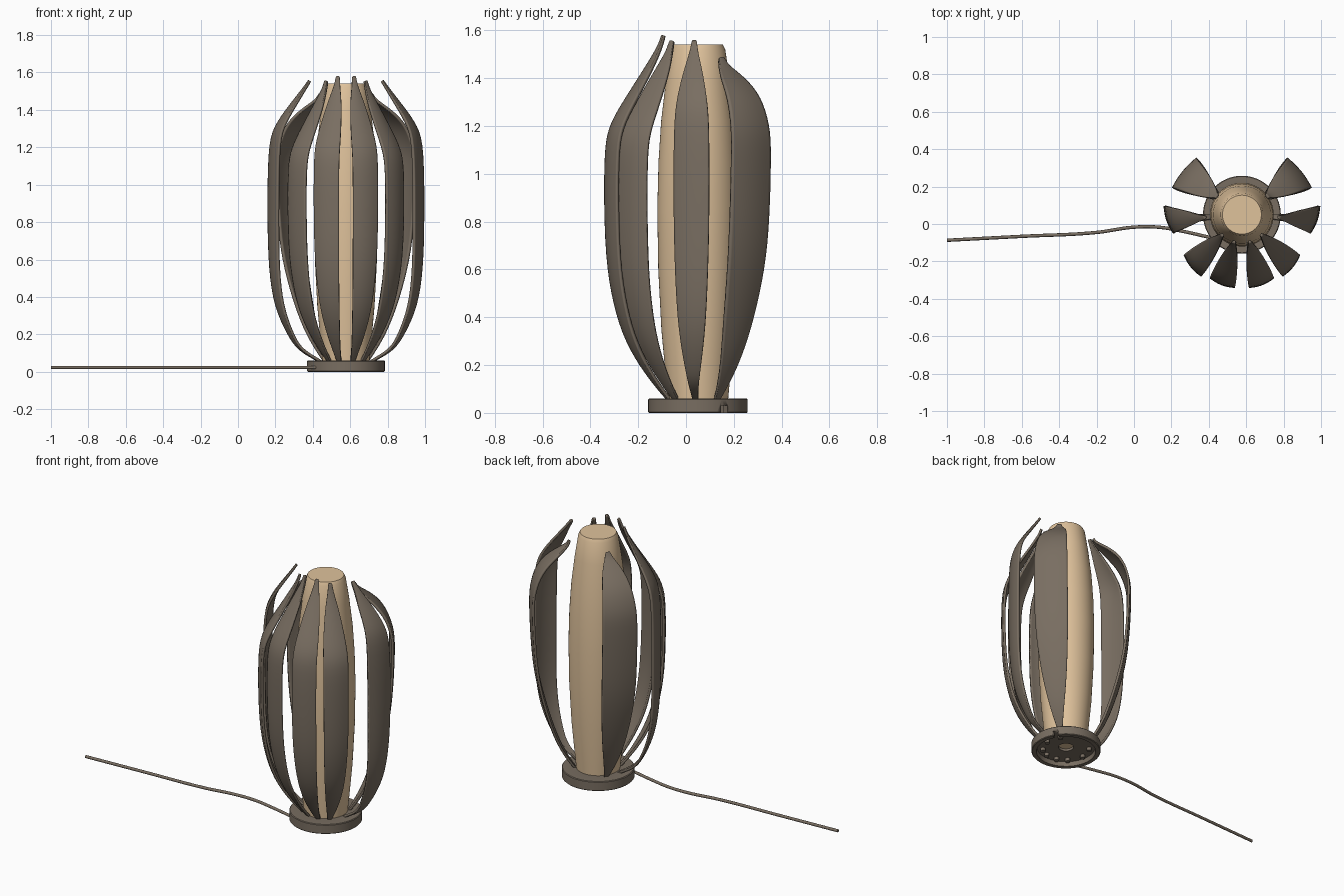
import bpy, bmesh, math
from mathutils import Vector

if "Cube" in bpy.data.objects:
    bpy.data.objects.remove(bpy.data.objects["Cube"])

CENTRE = Vector((0.577, 0.05, 0))


def material(name, rgb):
    m = bpy.data.materials.new(name)
    m.use_nodes = True
    m.diffuse_color = (*rgb, 1)
    m.node_tree.nodes["Principled BSDF"].inputs["Base Color"].default_value = (*rgb, 1)
    return m


BROWN = material("warm brown", (0.19, 0.155, 0.12))
CREAM = material("cream", (0.74, 0.54, 0.33))


def add_object(name, bm, mat, angle=40):
    bmesh.ops.recalc_face_normals(bm, faces=bm.faces)
    mesh = bpy.data.meshes.new(name)
    bm.to_mesh(mesh)
    bm.free()
    ob = bpy.data.objects.new(name, mesh)
    bpy.context.collection.objects.link(ob)
    mesh.materials.append(mat)
    bpy.ops.object.select_all(action="DESELECT")
    ob.select_set(True)
    bpy.context.view_layer.objects.active = ob
    bpy.ops.object.shade_smooth_by_angle(angle=math.radians(angle))
    return ob


def lathe(name, profile, mat, closed=False, sides=64):
    """Spin a radius/height profile around the lamp axis."""
    bm = bmesh.new()
    verts = [bm.verts.new((r, 0, z)) for r, z in profile]
    ends = verts[1:] + verts[:1] if closed else verts[1:]
    edges = [bm.edges.new(pair) for pair in zip(verts, ends)]
    bmesh.ops.spin(bm, geom=verts + edges, axis=(0, 0, 1), cent=(0, 0, 0),
                   angle=math.tau, steps=sides)
    bmesh.ops.remove_doubles(bm, verts=bm.verts, dist=1e-5)
    ob = add_object(name, bm, mat)
    ob.location = CENTRE
    return ob


# Inner glowing shade
lathe("inner_shade", [(0, 0.045), (0.125, 0.045), (0.132, 0.12), (0.153, 0.35), (0.166, 0.6),
                      (0.17, 0.85), (0.165, 1.05), (0.154, 1.22), (0.134, 1.39),
                      (0.114, 1.52), (0.104, 1.54), (0, 1.54)], CREAM)

# Base ring with hollow underside and centre hole
base = lathe("base", [(0.045, 0.03), (0.045, 0.05), (0.13, 0.06), (0.204, 0.06), (0.208, 0.056),
                      (0.208, 0.004), (0.204, 0), (0.178, 0), (0.175, 0.03)], BROWN, closed=True)

# Cable notch cut in the base rim
bm = bmesh.new()
bmesh.ops.create_cube(bm, size=1)
cutter = add_object("notch_cutter", bm, BROWN)
a = math.radians(32)
cutter.scale = (0.08, 0.032, 0.06)
cutter.rotation_euler.z = a
cutter.location = CENTRE + Vector((0.2 * math.cos(a), 0.2 * math.sin(a), 0))
cutter.hide_render = True
cutter.hide_viewport = True
cut = base.modifiers.new("notch", "BOOLEAN")
cut.operation = "DIFFERENCE"
cut.object = cutter

# Petal outlines: height, radius from the axis, share of the full width
SIDE = [(0.05, 0.13, 0.15), (0.075, 0.17, 0.17), (0.12, 0.25, 0.27), (0.2, 0.3, 0.45),
        (0.35, 0.365, 0.75), (0.55, 0.39, 0.9), (0.8, 0.395, 1), (1.2, 0.393, 1),
        (1.31, 0.365, 0.85), (1.42, 0.29, 0.55), (1.51, 0.225, 0.2), (1.555, 0.195, 0.13)]
FRONT = [(0.05, 0.12, 0.15), (0.1, 0.165, 0.25), (0.2, 0.24, 0.5), (0.33, 0.31, 0.75),
         (0.5, 0.355, 0.9), (0.7, 0.38, 1), (1.08, 0.383, 1), (1.19, 0.365, 1),
         (1.28, 0.315, 0.9), (1.44, 0.215, 0.55), (1.53, 0.165, 0.2), (1.578, 0.15, 0.14)]
BACK = [(0.05, 0.13, 0.1), (0.1, 0.165, 0.2), (0.2, 0.225, 0.43), (0.35, 0.28, 0.7),
        (0.55, 0.335, 0.9), (0.75, 0.37, 1), (1.1, 0.385, 1), (1.2, 0.378, 0.97),
        (1.32, 0.335, 0.85), (1.4, 0.25, 0.6), (1.45, 0.18, 0.22), (1.485, 0.165, 0.12)]

# name, outline, place angle, facing angle, width, height factor
PETALS = [("side_petal", SIDE, -4, -19, 0.155, 1),
          ("back_petal", BACK, 36, 39, 0.205, 1),
          ("front_petal", FRONT, -74, -69, 0.14, 1),
          ("front_side_petal", FRONT, -46, -39, 0.145, 0.985)]


def petal(name, outline, place, facing, width, tall, side):
    bm = bmesh.new()
    p, f = math.radians(place), math.radians(facing)
    out = Vector((math.cos(p), math.sin(p), 0))
    normal = Vector((math.cos(f), math.sin(f), 0))
    across = Vector((-math.sin(f), math.cos(f), 0))
    rows = []
    for z, r, share in outline:
        row = []
        for t in (-1, -0.5, 0, 0.5, 1):
            v = out * r + across * (t * width * share / 2)
            v += normal * (0.012 * share * (0.5 - t * t))
            row.append(bm.verts.new((v.x * side, v.y, z * tall)))
        rows.append(row)
    for low, high in zip(rows, rows[1:]):
        for i in range(4):
            bm.faces.new((low[i], low[i + 1], high[i + 1], high[i]))
    ob = add_object(name, bm, BROWN, 60)
    ob.location = CENTRE
    sub = ob.modifiers.new("smooth", "SUBSURF")
    sub.levels = sub.render_levels = 2
    thick = ob.modifiers.new("thickness", "SOLIDIFY")
    thick.thickness = 0.014
    thick.offset = 0
    # Place the thickness before the edge-sharpening modifier, if there is one
    for m in (thick, sub):
        ob.modifiers.move(ob.modifiers.find(m.name), 0)
    ob.modifiers.move(ob.modifiers.find("smooth"), 0)

    # Fixing knob under the base
    bm = bmesh.new()
    bmesh.ops.create_cone(bm, cap_ends=True, segments=16, radius1=0.015,
                          radius2=0.015, depth=0.025)
    knob = add_object(name.replace("petal", "knob"), bm, BROWN)
    knob.location = CENTRE + Vector((out.x * side * 0.14, out.y * 0.14, 0.022))


for spec in PETALS:
    for word, side in (("left", 1), ("right", -1)):
        petal(word + "_" + spec[0], *spec[1:], side)

# Power cable
curve = bpy.data.curves.new("cable", "CURVE")
curve.dimensions = "3D"
curve.bevel_depth = 0.009
curve.bevel_resolution = 3
curve.use_fill_caps = True
spline = curve.splines.new("BEZIER")
path = [(-1, -0.087), (-0.6, -0.066), (-0.2, -0.045), (0, -0.017), (0.13, -0.017),
        (0.25, -0.037), (0.42, -0.075)]
spline.bezier_points.add(len(path) - 1)
for point, (x, y) in zip(spline.bezier_points, path):
    point.co = (x, y, 0.023)
    point.handle_left_type = point.handle_right_type = "AUTO"
cable = bpy.data.objects.new("cable", curve)
bpy.context.collection.objects.link(cable)
curve.materials.append(BROWN)
